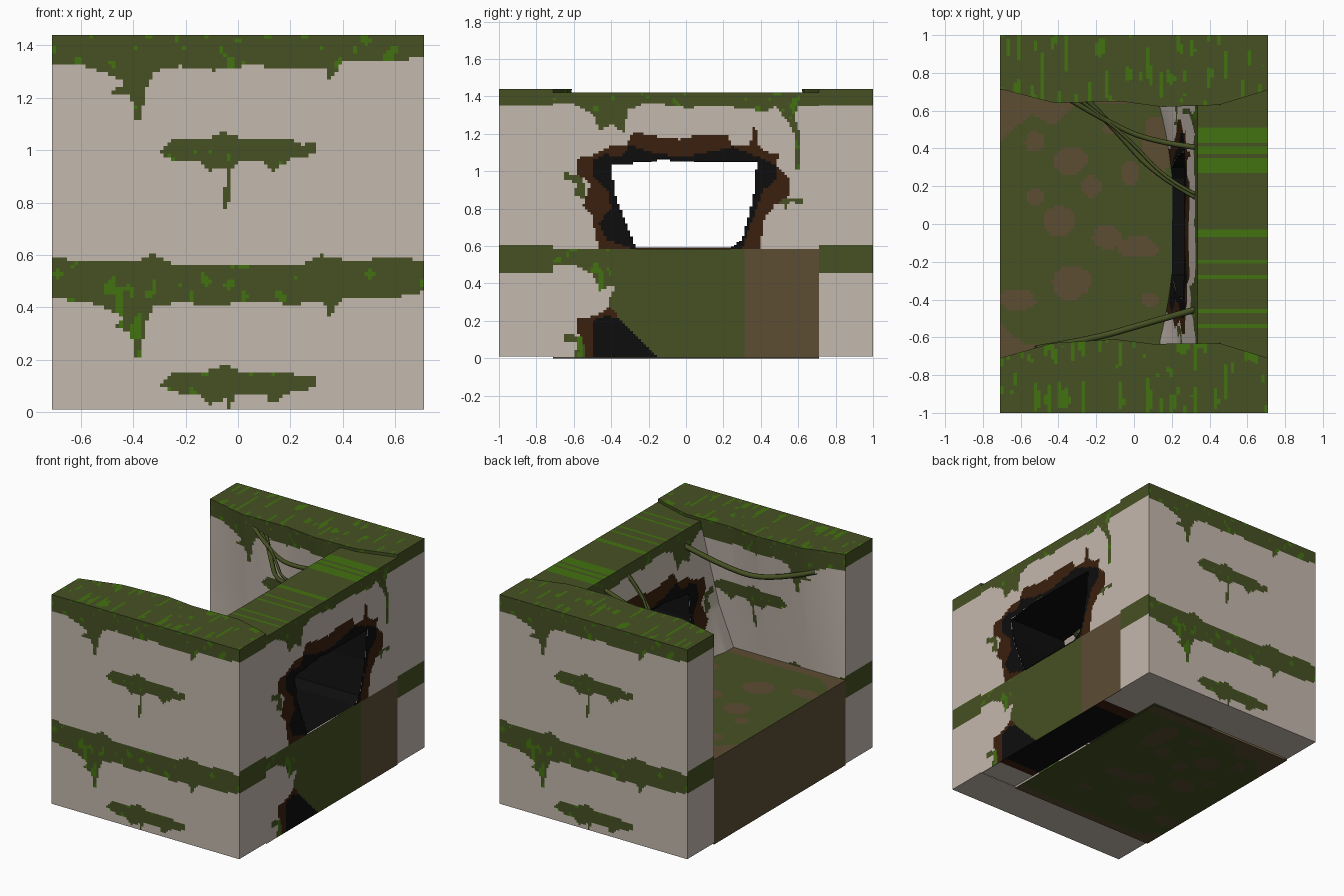
import bpy, bmesh, math
from mathutils import Vector, noise

if "Cube" in bpy.data.objects:
    bpy.data.objects.remove(bpy.data.objects["Cube"])

# ---- colours ----
COLS = [("plaster", (0.55, 0.48, 0.42)), ("moss", (0.061, 0.081, 0.017)),
        ("bright_moss", (0.055, 0.17, 0.005)), ("soil", (0.107, 0.074, 0.034)),
        ("scorch_brown", (0.042, 0.014, 0.004)), ("charred_black", (0.004, 0.004, 0.004))]
MATS = []
for n, c in COLS:
    m = bpy.data.materials.new(n)
    m.diffuse_color = (*c, 1)
    m.use_nodes = True
    m.node_tree.nodes["Principled BSDF"].inputs["Base Color"].default_value = m.diffuse_color
    MATS.append(m)
PLASTER, MOSS, BRIGHT, SOIL, SCORCH, BLACK = range(6)
HOLE = -1
STEP = 0.0142
X, IN, Y, TOP = 0.71, 0.71, 1.0, 1.44


def inside(p, poly):
    u, v = p
    r = False
    for (a, b), (c, d) in zip(poly, poly[1:] + poly[:1]):
        if (b > v) != (d > v) and u < (c - a) * (v - b) / (d - b) + a:
            r = not r
    return r


def shift(poly, dz):
    return [(a, b + dz) for a, b in poly]


def lerp(pts, x):
    for (a, b), (c, d) in zip(pts, pts[1:]):
        if x <= c:
            return b + (d - b) * (x - a) / (c - a)
    return pts[-1][1]


def panel(name, fn, ur, vr, rule, out, step=STEP, smooth=False):
    """Gridded surface whose cells are coloured by rule(u, v)."""
    nu = max(1, round((ur[1] - ur[0]) / step))
    nv = max(1, round((vr[1] - vr[0]) / step))
    us = [ur[0] + (ur[1] - ur[0]) * i / nu for i in range(nu + 1)]
    vs = [vr[0] + (vr[1] - vr[0]) * j / nv for j in range(nv + 1)]
    bm = bmesh.new()
    g = [[bm.verts.new(fn(u, v)) for v in vs] for u in us]
    total = Vector()
    for i in range(nu):
        for j in range(nv):
            k = rule((us[i] + us[i + 1]) / 2, (vs[j] + vs[j + 1]) / 2)
            if k == HOLE:
                continue
            f = bm.faces.new((g[i][j], g[i + 1][j], g[i + 1][j + 1], g[i][j + 1]))
            f.material_index = k
            f.smooth = smooth
            f.normal_update()
            total += f.normal
    if total.dot(Vector(out)) < 0:
        bmesh.ops.reverse_faces(bm, faces=bm.faces[:])
    bmesh.ops.delete(bm, geom=[v for v in bm.verts if not v.link_faces], context='VERTS')
    me = bpy.data.meshes.new(name)
    bm.to_mesh(me)
    bm.free()
    for m in MATS:
        me.materials.append(m)
    ob = bpy.data.objects.new(name, me)
    bpy.context.collection.objects.link(ob)
    return ob


def mossy(u, v):
    return BRIGHT if noise.noise((u * 22, v * 18, 3.3)) > 0.42 else MOSS


# ---- painted outlines on the long walls (u along wall, z) ----
DRIPS = [(-.72, 1.335), (-.58, 1.32), (-.49, 1.29), (-.43, 1.26), (-.48, 1.22), (-.41, 1.21), (-.39, 1.11),
         (-.37, 1.11), (-.355, 1.23), (-.32, 1.3), (-.22, 1.32), (-.09, 1.305), (.05, 1.325), (.2, 1.31),
         (.33, 1.32), (.345, 1.265), (.37, 1.29), (.4, 1.335), (.58, 1.335), (.72, 1.36)]
BAND = DRIPS + [(.72, 1.5), (-.72, 1.5)]
LOWBAND = shift(DRIPS, -.9) + [(.72, .58), (.55, .59), (.45, .57), (.32, .6), (.25, .565), (-.25, .565),
                               (-.33, .605), (-.4, .57), (-.6, .575), (-.72, .595)]
PATCH = [(-.3, .99), (-.25, 1.04), (-.12, 1.045), (-.05, 1.07), (.03, 1.04), (.2, 1.04), (.25, 1.02),
         (.3, 1.03), (.3, .985), (.2, .965), (.13, .92), (.1, .96), (-.02, .95), (-.025, .85), (-.045, .76),
         (-.065, .8), (-.05, .86), (-.04, .94), (-.11, .92), (-.15, .96), (-.25, .965)]
WALL_MOSS = [BAND, LOWBAND, PATCH, shift(PATCH, -.89)]

# ---- outlines on the broken wall (y, z) ----
SCORCHED = [(-.47, .59), (-.5, .76), (-.55, .81), (-.51, .93), (-.58, .99), (-.58, 1.07), (-.48, 1.09),
            (-.4, 1.14), (-.32, 1.13), (-.28, 1.21), (-.18, 1.19), (-.03, 1.17), (.07, 1.2), (.22, 1.2),
            (.25, 1.14), (.34, 1.13), (.37, 1.27), (.385, 1.14), (.45, 1.09), (.5, 1.1), (.475, 1.03),
            (.555, .96), (.555, .87), (.475, .82), (.42, .75), (.38, .5), (-.35, .5)]
CHARRED = [(-.3, .59), (-.42, .63), (-.47, .72), (-.4, .8), (-.42, .9), (-.5, .97), (-.5, 1.06), (-.43, 1.09),
           (-.35, 1.07), (-.3, 1.14), (-.15, 1.09), (0, 1.08), (.17, 1.11), (.25, 1.13), (.33, 1.1),
           (.42, 1.06), (.48, 1.03), (.48, .95), (.41, .9), (.38, .8), (.34, .7), (.3, .59)]
OPENING = [(-.27, .59), (-.38, .87), (-.4, 1.03), (-.15, 1.06), (.38, 1.05), (.36, .85), (.3, .63), (.24, .59)]
RDRIPS = [(-.72, 1.36), (-.6, 1.36), (-.5, 1.31), (-.46, 1.22), (-.4, 1.25), (-.33, 1.21), (-.31, 1.33),
          (-.2, 1.37), (0, 1.34), (.2, 1.35), (.42, 1.32), (.48, 1.35), (.54, 1.27), (.58, 1.2), (.585, 1.01),
          (.605, 1.01), (.61, 1.2), (.58, 1.3), (.6, 1.35), (.72, 1.35)]
RBAND = RDRIPS + [(.72, 1.5), (-.72, 1.5)]
RLOW = shift(RDRIPS, -.86) + [(.72, .585), (-.72, .585)]
LPATCH = [(-.65, .95), (-.65, .99), (-.56, .98), (-.54, .91), (-.545, .85), (-.6, .87), (-.58, .94)]
RPATCH = [(.44, .83), (.5, .85), (.63, .86), (.63, .82), (.55, .84), (.54, .78), (.52, .83)]
TURF = [(-.14, 0), (-.36, .22), (-.42, .29), (-.36, .42), (-.3, .58), (.31, .58), (.31, 0)]


def wall_rule(u, v):
    return mossy(u, v) if any(inside((u, v), p) for p in WALL_MOSS) else PLASTER


def broken_inner_rule(y, z):
    p = (y, z)
    if inside(p, OPENING):
        return HOLE
    if inside(p, CHARRED):
        return BLACK
    if inside(p, SCORCHED):
        return SCORCH
    return mossy(y, z) if any(inside(p, q) for q in (RBAND, LPATCH, RPATCH)) else PLASTER


def broken_outer_rule(y, z):
    if z < .58:
        if y > .31:
            return SOIL
        if inside((y, z), TURF):
            return MOSS
        if inside((y, z), RLOW) or inside((y, z), shift(LPATCH, -.86)):
            return mossy(y, z)
        q = (y, z + .86)
        if inside(q, CHARRED) or (inside(q, SCORCHED) and y > -.3) or (z < .1 and y > -.49):
            return BLACK
        return SCORCH if inside(q, SCORCHED) or (z < .1 and y > -.55) else PLASTER
    return broken_inner_rule(y, z)


# ---- the two long walls, front (s=-1) and back (s=1) ----
LIP = {-1: [(-X, .71), (-.43, .63), (-.1, .61), (.1, .635), (.45, .63), (X, .71)],
       1: [(-X, .715), (-.42, .64), (-.08, .65), (.15, .62), (.45, .63), (.63, .685), (X, .71)]}
for s, n in ((-1, "front"), (1, "back")):
    lip = LIP[s]

    def inner(x, z):
        return IN + (lerp(lip, x) - IN) * max(0, (z - .58) / (TOP - .58))

    panel(n + "_wall_outside", lambda u, z: (-s * u, s * Y, z), (-X, X), (.01, TOP), wall_rule, (0, s, 0))
    panel(n + "_wall_inside", lambda u, z: (u, s * inner(u, z), z), (-X, X), (.55, TOP),
          wall_rule, (0, -s, 0), smooth=True)
    panel(n + "_wall_top", lambda u, t: (u, s * (Y + (lerp(lip, u) - Y) * t), TOP), (-X, X), (0, 1),
          lambda u, t: BRIGHT if noise.noise((u * 32, t * 2.6, 7 + s)) > .3 else MOSS, (0, 0, 1), .018)
    panel(n + "_wall_underside", lambda u, v: (u, s * v, .01), (-X, X), (IN, Y), lambda u, v: PLASTER, (0, 0, -1), 2)
    for e in (-1, 1):
        panel(n + "_wall_end", lambda y, z: (e * X, s * y, z), (IN, Y), (.01, TOP),
              lambda y, z: MOSS if z > 1.36 or .455 < z < .6 else PLASTER, (e, 0, 0), .03)

# ---- broken side wall with its burnt opening ----
RT = 1.42


def face_x(y, z):
    foot = .13 + .1 * max(0, 1 - (abs(y) / .62) ** 2)
    return lerp([(.5, foot - .02), (.86, max(foot, .23)), (RT, .335)], z)


panel("side_wall_outside", lambda y, z: (X, y, z), (-IN, IN), (.003, RT), broken_outer_rule, (1, 0, 0))
panel("side_wall_inside", lambda y, z: (face_x(y, z), y, z), (-IN, IN), (.55, RT), broken_inner_rule,
      (-1, 0, 0), smooth=True)
BARS = [(.43, .5), (.36, .4), (.27, .34), (-.06, -.02), (-.21, -.19), (-.3, -.26), (-.47, -.45), (-.55, -.53), (-.62, -.6)]
panel("side_wall_top", lambda t, y: (.335 + (X - .335) * t, y, RT), (0, 1), (-IN, IN),
      lambda t, y: BRIGHT if any(a < y < b for a, b in BARS) else MOSS, (0, 0, 1), .02)
panel("side_wall_underside", lambda x, y: (x, y, .012), (.42, X), (-IN, IN),
      lambda x, y: BLACK if abs(y + .02) < .46 else SCORCH if abs(y) < .53 else PLASTER, (0, 0, -1), .03)

# tunnel through the wall
bm = bmesh.new()
a = [bm.verts.new((face_x(y, z), y, z)) for y, z in OPENING]
b = [bm.verts.new((X, y, z)) for y, z in OPENING]
for i in range(len(a)):
    j = (i + 1) % len(a)
    bm.faces.new((a[i], a[j], b[j], b[i]))
bmesh.ops.recalc_face_normals(bm, faces=bm.faces[:])
mid = Vector((.5, 0, .85))
if sum(f.normal.dot(mid - f.calc_center_median()) for f in bm.faces) < 0:
    bmesh.ops.reverse_faces(bm, faces=bm.faces[:])
me = bpy.data.meshes.new("opening_tunnel")
bm.to_mesh(me)
bm.free()
me.materials.append(MATS[BLACK])
bpy.context.collection.objects.link(bpy.data.objects.new("opening_tunnel", me))

# ---- ground block: mossy top with soil spots ----
SPOTS = [(-.53, .43, .05, .05), (-.33, .34, .09, .07), (-.23, .2, .05, .06), (-.4, .02, .09, .08),
         (-.02, .27, .05, .06), (-.14, -.07, .08, .06), (.02, -.12, .1, .06), (-.33, -.31, .1, .09),
         (.08, -.4, .05, .04), (.13, .42, .08, .15), (-.62, -.4, .1, .06), (-.52, .14, .04, .04), (-.1, .5, .07, .03)]
CORNERS = [[(-.72, .73), (-.25, .73), (-.3, .64), (-.42, .52), (-.55, .58), (-.72, .42)],
           [(-.72, -.73), (-.72, -.52), (-.6, -.62), (-.4, -.73)]]


def ground_rule(x, y):
    w = .25 * noise.noise((x * 9, y * 9, 0))
    if abs(y) > .64 or any(inside((x, y), c) for c in CORNERS):
        return SOIL
    return SOIL if any(math.hypot((x - a) / c, (y - b) / d) < 1 + w for a, b, c, d in SPOTS) else MOSS


panel("ground_top", lambda x, y: (x, y, .58), (-X, .4), (-IN, IN), ground_rule, (0, 0, 1), .018)
panel("ground_underside", lambda x, y: (x, y, 0), (-X, .42), (-IN, IN), ground_rule, (0, 0, -1), .02)
panel("ground_side", lambda y, z: (-X, y, z), (-IN, IN), (0, .58), lambda y, z: SOIL, (-1, 0, 0), 2)


# ---- hanging vines ----
def vine(pts, r):
    cu = bpy.data.curves.new("vine", 'CURVE')
    cu.dimensions = '3D'
    cu.bevel_depth, cu.bevel_resolution, cu.resolution_u = r, 1, 5
    sp = cu.splines.new('NURBS')
    sp.points.add(len(pts) - 1)
    for p, q in zip(sp.points, pts):
        p.co = (*q, 1)
    sp.use_endpoint_u, sp.order_u = True, 3
    cu.materials.append(MATS[MOSS])
    tmp = bpy.data.objects.new("vine_curve", cu)
    me = bpy.data.meshes.new_from_object(tmp)
    bpy.data.objects.remove(tmp)
    bpy.context.collection.objects.link(bpy.data.objects.new("vine", me))


vine([(-.36, .67, 1.37), (-.16, .55, 1.31), (.1, .43, 1.29), (.38, .4, 1.36)], .014)
vine([(-.25, .66, 1.33), (-.1, .5, 1.27), (.12, .25, 1.26), (.37, .12, 1.35)], .015)
vine([(-.29, .66, 1.35), (-.05, .48, 1.3), (.18, .22, 1.3), (.37, .14, 1.37)], .009)
vine([(-.52, -.66, 1.29), (-.22, -.61, 1.17), (.05, -.53, 1.2), (.37, -.44, 1.34)], .017)
